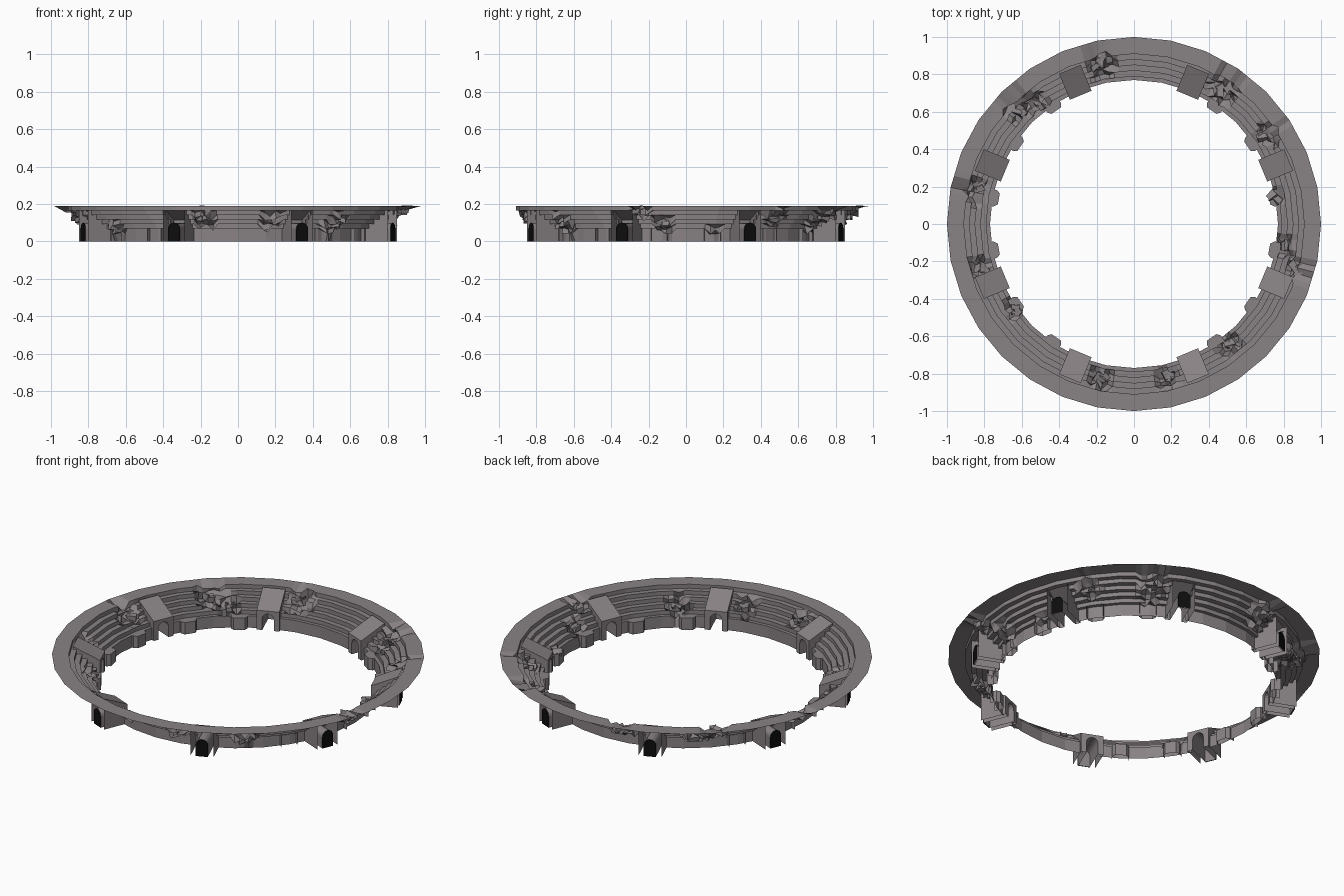
import bpy, bmesh, math, random
from mathutils import Matrix, Vector

if "Cube" in bpy.data.objects:
    bpy.data.objects.remove(bpy.data.objects["Cube"])

random.seed(4)


def material(name, rgb):
    m = bpy.data.materials.new(name)
    m.diffuse_color = (*rgb, 1)
    m.use_nodes = True
    m.node_tree.nodes["Principled BSDF"].inputs["Base Color"].default_value = m.diffuse_color
    return m


STONE = material("grey stone", (0.25, 0.225, 0.235))
DARK = material("doorway black", (0.004, 0.004, 0.004))


def make(name, bm, mat):
    me = bpy.data.meshes.new(name)
    bm.to_mesh(me)
    bm.free()
    me.materials.append(mat)
    ob = bpy.data.objects.new(name, me)
    bpy.context.collection.objects.link(ob)
    return ob


# Stepped seating ring: 32 sides, each cut into short pieces
SIDES, SUB = 32, 6
N = SIDES * SUB
profile = [(0.77, 0), (0.77, 0.07)]
for i in range(5):
    r, z = (0.79, 0.82, 0.85, 0.88, 0.91)[i], 0.07 + 0.024 * i
    profile += [(r, z), (r, z + 0.024)]
profile.append((1.0, 0.19))

# Broken patches: x, y, radius
damage = [(-0.18, 0.85, 0.075), (0.47, 0.72, 0.085), (0.71, 0.47, 0.06),
          (-0.62, 0.62, 0.07), (-0.51, 0.65, 0.06), (-0.84, 0.18, 0.07),
          (-0.82, -0.22, 0.055), (-0.64, -0.45, 0.05), (-0.18, -0.83, 0.055),
          (0.17, -0.83, 0.06), (0.50, -0.65, 0.06), (0.87, -0.24, 0.055),
          (0.81, -0.12, 0.055), (0.75, 0.15, 0.045)]


def ring_point(k, r):
    a, b = (2 * math.pi * (k // SUB + j) / SIDES for j in (0, 1))
    pa = Vector((r * math.cos(a), r * math.sin(a), 0))
    pb = Vector((r * math.cos(b), r * math.sin(b), 0))
    return pa.lerp(pb, (k % SUB) / SUB)


bm = bmesh.new()
rows = []
for r, z in profile:
    row = []
    for k in range(N):
        p = ring_point(k, r)
        p.z = z
        if 0.03 < z and r < 0.95:
            for dx, dy, dr in damage:
                if math.hypot(p.x - dx, p.y - dy) < dr:
                    out = p.xy.normalized() * random.uniform(-0.012, 0.03)
                    p += Vector((out.x, out.y, random.uniform(-0.035, 0.004)))
                    break
        row.append(bm.verts.new(p))
    rows.append(row)
for i in range(len(rows) - 1):
    for k in range(N):
        ang = ((k + 0.5) * 360 / N - 22.5) % 45
        if i < 9 and min(ang, 45 - ang) < 3.75:
            continue  # opening for a gate
        j = (k + 1) % N
        bm.faces.new((rows[i][k], rows[i][j], rows[i + 1][j], rows[i + 1][k]))
for v in [v for v in bm.verts if not v.link_faces]:
    bm.verts.remove(v)
make("seating_ring", bm, STONE)

# Gate outline values: inner end, outer end, half width, heights
R0, R1, W = 0.745, 0.895, 0.0625
ZI, ZO = 0.115, 0.183
AW, AS = 0.032, 0.066   # arch half width and spring height
arch = [(-AW, 0)] + [(-AW * math.cos(math.pi * i / 8), AS + AW * math.sin(math.pi * i / 8))
                     for i in range(9)] + [(AW, 0)]


def gate(index, angle):
    rot = Matrix.Rotation(angle, 4, 'Z')
    bm = bmesh.new()

    def face(*pts):
        return bm.faces.new([bm.verts.new(rot @ Vector(p)) for p in pts])
    # side walls and sloping roof
    for s in (-W, W):
        face((R0, s, 0), (R1, s, 0), (R1, s, ZO), (R0, s, ZI))
    face((R0, -W, ZI), (R0, W, ZI), (R1, W, ZO), (R1, -W, ZO))
    # inner facade around the arch
    for s in (-1, 1):
        face((R0, s * W, 0), (R0, s * AW, 0), (R0, s * AW, AS), (R0, s * W, AS))
        face((R0, s * W, AS), (R0, s * AW, AS), (R0, s * W, ZI))
    for (a, z), (b, y) in zip(arch[1:], arch[2:-1]):
        u, v = ((t / AW) * W for t in (a, b))
        face((R0, a, z), (R0, b, y), (R0, v, ZI), (R0, u, ZI))
    # vaulted passage and its stone end
    for (a, z), (b, y) in zip(arch, arch[1:]):
        face((R0, a, z), (R1, a, z), (R1, b, y), (R0, b, y))
    face(*[(R1 - 0.006, a, z) for a, z in arch])
    bmesh.ops.remove_doubles(bm, verts=bm.verts, dist=1e-5)
    make(f"gate_{index}", bm, STONE)
    # dark outer doorway
    bm = bmesh.new()
    face(*[(R1 + 0.001, a * 1.08, z * 1.03) for a, z in arch])
    make(f"gate_doorway_{index}", bm, DARK)


for g in range(8):
    gate(g + 1, math.radians(22.5 + 45 * g))


# Bastions along the inner wall
def bastion(index, angle):
    bm = bmesh.new()
    lower = [(0.79, -0.045), (0.755, -0.045), (0.735, -0.03),
             (0.735, 0.03), (0.755, 0.045), (0.79, 0.045)]
    rot = Matrix.Rotation(angle, 4, 'Z')
    rings = [[bm.verts.new(rot @ Vector((x, y, z))) for x, y in lower] for z in (0, 0.07)]
    for a in range(5):
        bm.faces.new((rings[0][a], rings[0][a + 1], rings[1][a + 1], rings[1][a]))
    bm.faces.new(rings[1])
    make(f"bastion_{index}", bm, STONE)


count = 0
for section in (0, 45, 135, 180, 225, 315):
    for side in (-10.5, 10.5):
        count += 1
        bastion(count, math.radians(section + side))


# Fallen stone chunks on the broken patches
for n, (dx, dy, dr) in enumerate(damage):
    bm = bmesh.new()
    dist = math.hypot(dx, dy)
    base = 0.07 + 0.8 * max(0, dist - 0.79)
    for _ in range(3):
        m = (Matrix.Translation((dx + random.uniform(-.4, .4) * dr,
                                 dy + random.uniform(-.4, .4) * dr, base))
             @ Matrix.Rotation(random.uniform(0, 6), 4, 'Z')
             @ Matrix.Rotation(random.uniform(-.5, .5), 4, 'X')
             @ Matrix.Diagonal((0.05, 0.03, 0.025, 1)))
        made = bmesh.ops.create_cube(bm, size=1, matrix=m)
        for v in made["verts"]:
            v.co += Vector([random.uniform(-.008, .008) for _ in range(3)])
    make(f"rubble_{n + 1}", bm, STONE)
